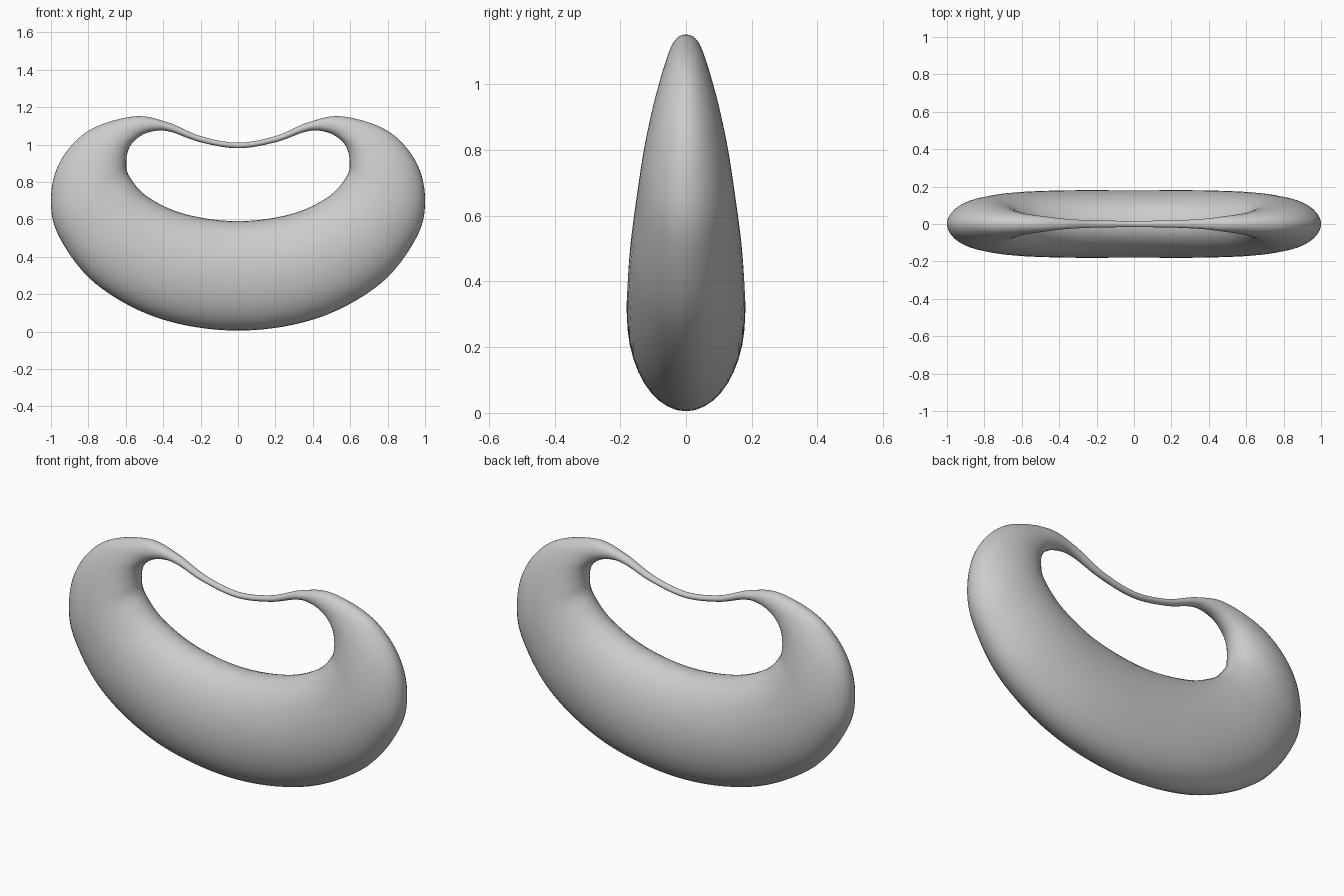
import bpy, bmesh, math
from mathutils import Vector

if "Cube" in bpy.data.objects:
    bpy.data.objects.remove(bpy.data.objects["Cube"])

# Half of the ring: outer x, outer z, inner x, inner z, half depth
half = [
    (0.00, 0.005, 0.00, 0.59, 0.18),
    (0.42, 0.070, 0.28, 0.627, 0.18),
    (0.76, 0.255, 0.48, 0.718, 0.17),
    (0.955, 0.505, 0.58, 0.828, 0.147),
    (1.00, 0.71, 0.597, 0.91, 0.125),
    (0.95, 0.91, 0.575, 0.995, 0.095),
    (0.80, 1.073, 0.51, 1.052, 0.064),
    (0.56, 1.15, 0.43, 1.074, 0.042),
    (0.38, 1.12, 0.35, 1.065, 0.027),
    (0.20, 1.045, 0.20, 1.012, 0.019),
    (0.00, 1.01, 0.00, 0.98, 0.017),
]
# Mirror to a closed loop of stations
stations = half + [(-a, b, -c, d, e) for a, b, c, d, e in half[-2:0:-1]]
N, SUB, SEG = len(stations), 10, 40


def catmull(p0, p1, p2, p3, t):
    return [0.5 * (2 * b + (c - a) * t + (2 * a - 5 * b + 4 * c - d) * t * t
                   + (3 * b - a - 3 * c + d) * t ** 3)
            for a, b, c, d in zip(p0, p1, p2, p3)]


# Loft elliptical sections around the loop
bm = bmesh.new()
rings = []
for i in range(N):
    pts = [stations[(i + k) % N] for k in (-1, 0, 1, 2)]
    for s in range(SUB):
        ox, oz, ix, iz, depth = catmull(*pts, s / SUB)
        outer, inner = Vector((ox, 0, oz)), Vector((ix, 0, iz))
        mid, arm = (outer + inner) / 2, (outer - inner) / 2
        rings.append([bm.verts.new(mid + arm * math.cos(a) + Vector((0, depth * math.sin(a), 0)))
                      for a in (2 * math.pi * k / SEG for k in range(SEG))])
for r, ring in enumerate(rings):
    nxt = rings[(r + 1) % len(rings)]
    for k in range(SEG):
        j = (k + 1) % SEG
        bm.faces.new((ring[k], ring[j], nxt[j], nxt[k])).smooth = True
bmesh.ops.recalc_face_normals(bm, faces=bm.faces)

mesh = bpy.data.meshes.new("curved_ring")
bm.to_mesh(mesh)
bm.free()
bpy.context.collection.objects.link(bpy.data.objects.new("curved_ring", mesh))
